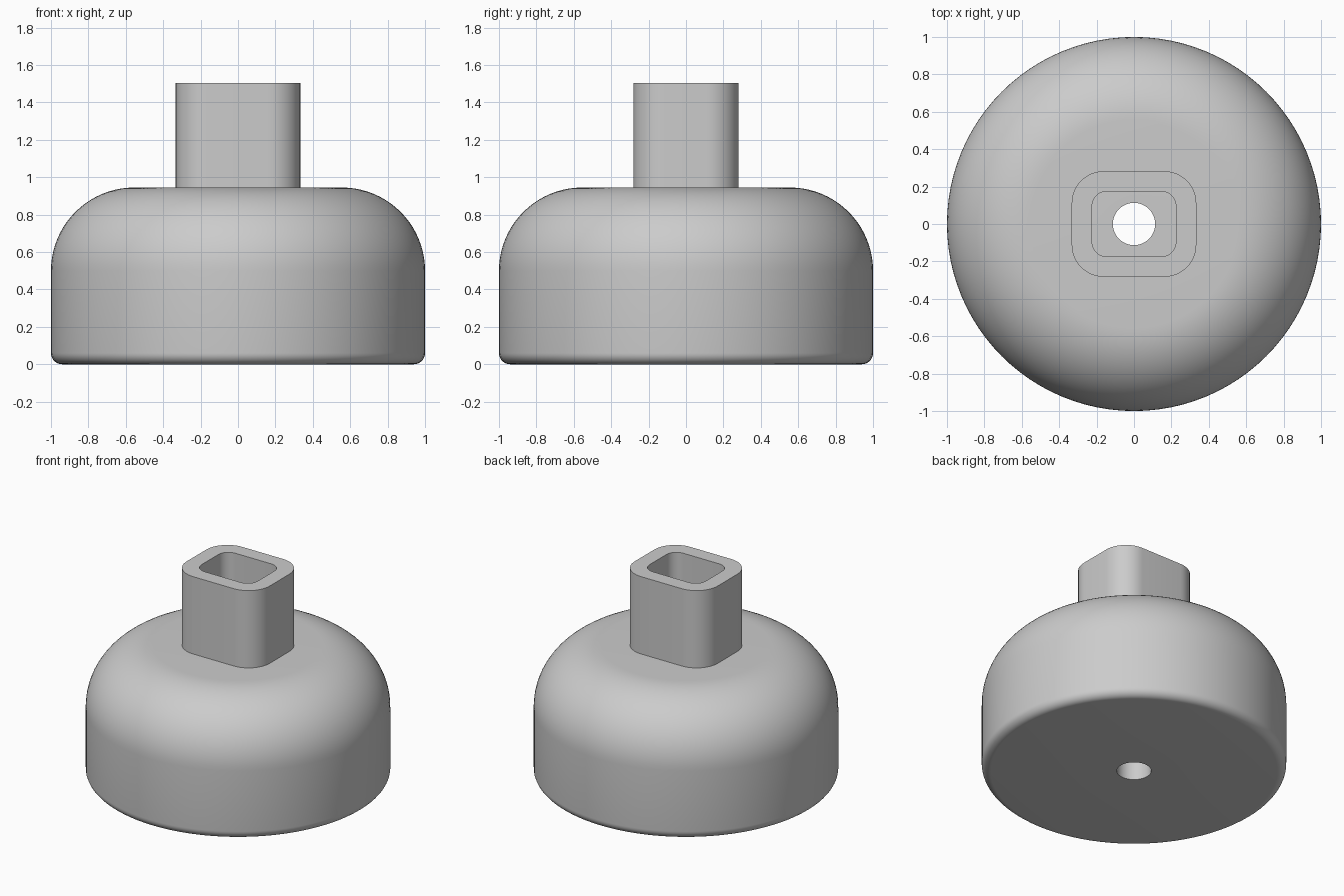
import bpy
import bmesh
import math

cube = bpy.data.objects.get("Cube")
if cube:
    bpy.data.objects.remove(cube, do_unlink=True)

GREY = (0.6, 0.6, 0.6, 1.0)
grey = bpy.data.materials.new("plain grey")
grey.use_nodes = True
grey.diffuse_color = GREY
grey.node_tree.nodes["Principled BSDF"].inputs["Base Color"].default_value = GREY

BODY_TOP = 0.945
STEM_TOP = 1.505
HOLE_RADIUS = 0.113


def circle(radius, z, count=96):
    angles = [math.tau * i / count for i in range(count)]
    return [(radius * math.cos(a), radius * math.sin(a), z) for a in angles]


def rounded_rect(half_x, half_y, radius, z, steps=12):
    points = []
    for quarter, (sx, sy) in enumerate([(1, 1), (-1, 1), (-1, -1), (1, -1)]):
        for i in range(steps + 1):
            a = math.pi / 2 * (quarter + i / steps)
            points.append((sx * (half_x - radius) + radius * math.cos(a),
                           sy * (half_y - radius) + radius * math.sin(a), z))
    return points


def arc(cx, cz, radius, start, end, steps):
    angles = [math.radians(start + (end - start) * i / steps) for i in range(steps + 1)]
    return [(cx + radius * math.cos(a), cz + radius * math.sin(a)) for a in angles]


def loft(name, rings, closed):
    """Skin a sequence of equal-length rings."""
    bm = bmesh.new()
    loops = [[bm.verts.new(p) for p in ring] for ring in rings]
    pairs = list(zip(loops, loops[1:]))
    if closed:
        pairs.append((loops[-1], loops[0]))
    for low, high in pairs:
        for i in range(len(low)):
            j = (i + 1) % len(low)
            bm.faces.new((low[i], low[j], high[j], high[i]))
    mesh = bpy.data.meshes.new(name)
    bm.to_mesh(mesh)
    bm.free()
    mesh.materials.append(grey)
    obj = bpy.data.objects.new(name, mesh)
    bpy.context.collection.objects.link(obj)
    bpy.ops.object.select_all(action="DESELECT")
    obj.select_set(True)
    bpy.context.view_layer.objects.active = obj
    bpy.ops.object.shade_smooth_by_angle(angle=math.radians(30))
    return obj


# Domed round body with a bore through its middle
profile = [(HOLE_RADIUS, 0)]
profile += arc(0.94, 0.06, 0.06, -90, 0, 8)
profile += arc(0.555, 0.5, 0.445, 0, 90, 20)
profile += [(HOLE_RADIUS, BODY_TOP)]
loft("body", [circle(r, z) for r, z in profile], closed=True)

# Hollow rounded-rectangle stem
outer = (0.333, 0.282, 0.17)
inner = (0.224, 0.175, 0.08)
foot = BODY_TOP - 0.01
loft("stem", [rounded_rect(*outer, foot), rounded_rect(*outer, STEM_TOP),
              rounded_rect(*inner, STEM_TOP), rounded_rect(*inner, foot)], closed=True)
